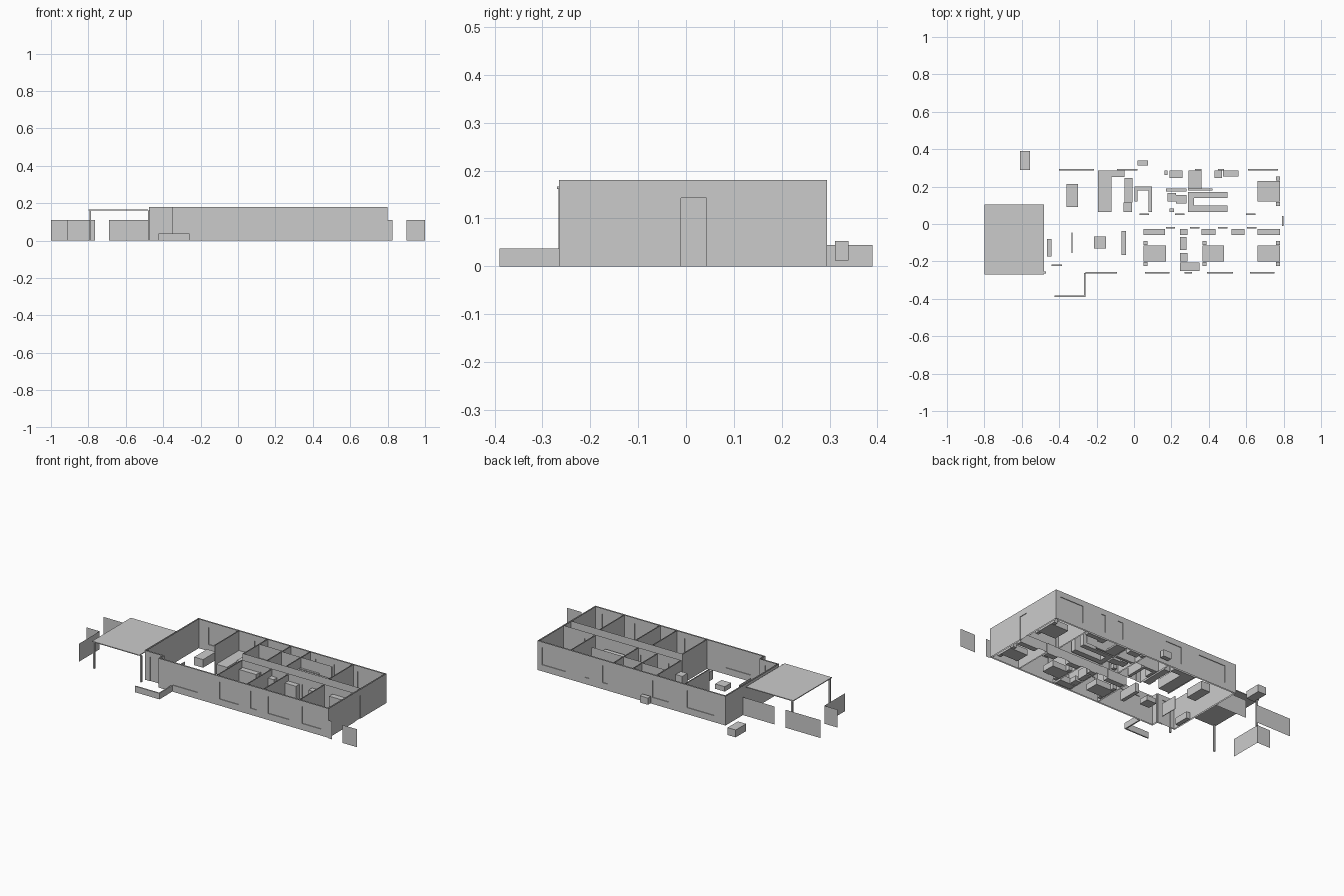
import bpy, bmesh

H = 0.18  # wall height


def make_object(name, bm):
    bmesh.ops.remove_doubles(bm, verts=bm.verts, dist=1e-6)
    mesh = bpy.data.meshes.new(name)
    bm.to_mesh(mesh)
    bm.free()
    ob = bpy.data.objects.new(name, mesh)
    bpy.context.collection.objects.link(ob)
    return ob


def box(name, x0, x1, y0, y1, z1, z0=0.0):
    bm = bmesh.new()
    bmesh.ops.create_cube(bm, size=1)
    for v in bm.verts:
        v.co = ((x0 + x1) / 2 + v.co.x * (x1 - x0),
                (y0 + y1) / 2 + v.co.y * (y1 - y0),
                (z0 + z1) / 2 + v.co.z * (z1 - z0))
    return make_object(name, bm)


def wall(name, axis, pos, a, b, openings=(), t=0.008, h=H):
    """Open-topped double-skin wall; openings (a0, a1, z0, z1) hold a recessed pane."""
    bm = bmesh.new()

    def pt(u, d, z):
        return bm.verts.new((u, pos + d, z) if axis == 'x' else (pos + d, u, z))

    def quad(*pts):
        bm.faces.new([pt(*p) for p in pts])

    us = sorted({a, b, *[o[0] for o in openings], *[o[1] for o in openings]})
    zs = sorted({0.0, h, *[o[2] for o in openings], *[o[3] for o in openings]})
    for d in (-t / 2, t / 2):
        for u0, u1 in zip(us, us[1:]):
            for z0, z1 in zip(zs, zs[1:]):
                um, zm = (u0 + u1) / 2, (z0 + z1) / 2
                if not any(o[0] < um < o[1] and o[2] < zm < o[3] for o in openings):
                    quad((u0, d, z0), (u1, d, z0), (u1, d, z1), (u0, d, z1))
    for u in (a, b):
        quad((u, -t / 2, 0), (u, t / 2, 0), (u, t / 2, h), (u, -t / 2, h))
    for u0, u1, z0, z1 in openings:
        ring = [(u0, z0), (u1, z0), (u1, z1), (u0, z1)]
        for (p, q), (r, s) in zip(ring, ring[1:] + ring[:1]):
            if q == s == 0:
                continue
            quad((p, -t / 2, q), (p, t / 2, q), (r, t / 2, s), (r, -t / 2, s))
        quad(*[(u, 0, z) for u, z in ring])
    return make_object(name, bm)


def panel(name, axis, pos, a, b, h=0.11):
    bm = bmesh.new()
    pts = [(a, 0), (b, 0), (b, h), (a, h)]
    bm.faces.new([bm.verts.new((u, pos, z) if axis == 'x' else (pos, u, z)) for u, z in pts])
    return make_object(name, bm)


def windows(spans, z0=0.04, z1=0.145):
    return [(a, b, z0, z1) for a, b in spans]


def doors(*starts, w=0.05):
    return [(s, s + w, 0.0, 0.142) for s in starts]


# Outer walls
wall("front_wall", 'x', -0.261, -0.35, 0.80,
     windows([(-0.26, -0.09), (0.04 + 0.02, 0.19), (0.27, 0.31), (0.39, 0.53), (0.62, 0.75)]))
wall("back_wall", 'x', 0.291, -0.475, 0.80,
     windows([(-0.40, -0.215), (-0.09, 0.02), (0.325, 0.36), (0.45, 0.48), (0.61, 0.77)]))
wall("left_wall", 'y', -0.471, -0.22, 0.295)
wall("right_wall", 'y', 0.796, -0.265, 0.295, [(-0.01, 0.043, 0.0, 0.143)])
wall("entry_wall", 'x', -0.22, -0.475, -0.35, [(-0.44, -0.385, 0.0, 0.15)])
wall("entry_return_wall", 'y', -0.35, -0.265, -0.22)

# Inner walls
wall("corridor_front_wall", 'x', -0.02, 0.04, 0.792, doors(0.17, 0.30, 0.45, 0.605), 0.006)
wall("corridor_back_wall", 'x', 0.052, -0.005, 0.792, doors(0.03, 0.22, 0.60), 0.006)
for i, x in enumerate((0.04, 0.243, 0.357, 0.60)):
    wall(f"front_room_wall_{i}", 'y', x, -0.257, -0.02, t=0.006)
for i, (x, y0) in enumerate(((-0.196, 0.055), (-0.002, 0.052), (0.157, 0.052),
                            (0.288, 0.052), (0.578, 0.052))):
    wall(f"back_room_wall_{i}", 'y', x, y0, 0.287, t=0.006)
wall("middle_wall_left", 'x', 0.205, 0.0, 0.157, t=0.006)
wall("middle_wall_right", 'x', 0.196, 0.157, 0.50, t=0.006)

# Carport roof and posts
box("carport_roof", -0.80, -0.48, -0.27, 0.105, 0.167, 0.162)
for i, (x, y) in enumerate(((-0.79, -0.262), (-0.79, 0.097), (-0.475, -0.26))):
    box(f"carport_post_{i}", x - 0.005, x + 0.005, y - 0.005, y + 0.005, 0.162)

# Fence panels
panel("side_fence_inner", 'x', 0.127, -0.69, -0.475)
panel("side_fence_outer", 'x', 0.127, -1.0, -0.765)
panel("screen_fence_side", 'y', -0.91, -0.24, -0.04)
panel("screen_fence_back", 'x', -0.04, -1.0, -0.91)
panel("gate_fence_inner", 'x', -0.27, 0.80, 0.825)
panel("gate_fence_outer", 'x', -0.275, 0.90, 1.0)

# Low garden wall
box("garden_wall_front", -0.425, -0.26, -0.39, -0.382, 0.037)
box("garden_wall_side", -0.268, -0.26, -0.382, -0.262, 0.037)

# Outdoor units
box("garden_box", -0.61, -0.555, 0.29, 0.39, 0.045)
box("outdoor_unit", 0.02, 0.075, 0.312, 0.34, 0.053, 0.012)

# Beds, each with headboard, two pillows and bedside tables
for i, (x0, x1, y0, y1, head) in enumerate(((0.05, 0.17, -0.20, -0.115, 0.05),
                                            (0.365, 0.48, -0.20, -0.115, 0.365),
                                            (0.66, 0.78, -0.20, -0.115, 0.78),
                                            (0.66, 0.78, 0.12, 0.23, 0.78))):
    s = 1 if head == x0 else -1
    ym = (y0 + y1) / 2
    box(f"bed_{i}", x0, x1, y0, y1, 0.036)
    for j, (a, b) in enumerate(((y0 + 0.008, ym - 0.004), (ym + 0.004, y1 - 0.008))):
        xs = sorted((head + s * 0.004, head + s * 0.024))
        box(f"pillow_{i}_{j}", *xs, a, b, 0.042, 0.036)
    xs = sorted((head, head + s * 0.022))
    box(f"bedside_{i}_a", *xs, y0 - 0.025, y0 - 0.002, 0.036)
    box(f"bedside_{i}_b", *xs, y1 + 0.002, y1 + 0.025, 0.036)

# Wardrobes
for i, (a, b) in enumerate(((0.05, 0.165), (0.36, 0.435), (0.52, 0.59), (0.66, 0.78))):
    box(f"wardrobe_{i}", a, b, -0.06, -0.027, 0.14)

# Remaining furniture: x0, x1, y0, y1, height
furniture = {
    "kitchen_counter_side": (-0.193, -0.12, 0.065, 0.25, 0.06),
    "kitchen_counter_back": (-0.193, -0.05, 0.25, 0.285, 0.06),
    "kitchen_island": (-0.05, -0.008, 0.115, 0.245, 0.06),
    "fridge": (-0.055, -0.01, 0.065, 0.115, 0.12),
    "dining_table": (-0.36, -0.30, 0.09, 0.215, 0.05),
    "coffee_table": (-0.215, -0.15, -0.13, -0.068, 0.03),
    "sofa": (-0.067, -0.043, -0.165, -0.037, 0.055),
    "screen": (-0.333, -0.329, -0.155, -0.045, 0.08),
    "entry_bench": (-0.465, -0.44, -0.175, -0.08, 0.04),
    "pantry_shelf_left": (0.002, 0.02, 0.12, 0.20, 0.10),
    "pantry_shelf_back": (0.02, 0.095, 0.18, 0.20, 0.10),
    "pantry_shelf_right": (0.078, 0.097, 0.065, 0.18, 0.10),
    "bath_shelf": (0.17, 0.28, 0.175, 0.19, 0.06),
    "bath_vanity": (0.18, 0.225, 0.12, 0.165, 0.055),
    "bath_cabinet": (0.225, 0.28, 0.11, 0.155, 0.055),
    "toilet_a": (0.19, 0.215, 0.063, 0.083, 0.03),
    "laundry_tub": (0.19, 0.26, 0.245, 0.285, 0.06),
    "laundry_unit": (0.162, 0.18, 0.263, 0.285, 0.06),
    "shower": (0.292, 0.36, 0.19, 0.285, 0.01),
    "ensuite_vanity": (0.43, 0.47, 0.245, 0.285, 0.04),
    "ensuite_counter": (0.475, 0.56, 0.255, 0.285, 0.055),
    "robe_shelf_back": (0.29, 0.42, 0.178, 0.19, 0.12),
    "robe_shelf_middle": (0.29, 0.50, 0.14, 0.17, 0.12),
    "robe_shelf_front": (0.29, 0.50, 0.065, 0.098, 0.12),
    "robe_shelf_end": (0.29, 0.32, 0.098, 0.14, 0.12),
    "linen_cupboard": (0.245, 0.285, -0.06, -0.027, 0.14),
    "bath_basin": (0.246, 0.28, -0.14, -0.07, 0.055),
    "toilet_b": (0.246, 0.285, -0.20, -0.155, 0.03),
    "bath_tub": (0.246, 0.35, -0.25, -0.205, 0.037),
}
for name, (x0, x1, y0, y1, h) in furniture.items():
    box(name, x0, x1, y0, y1, h)
